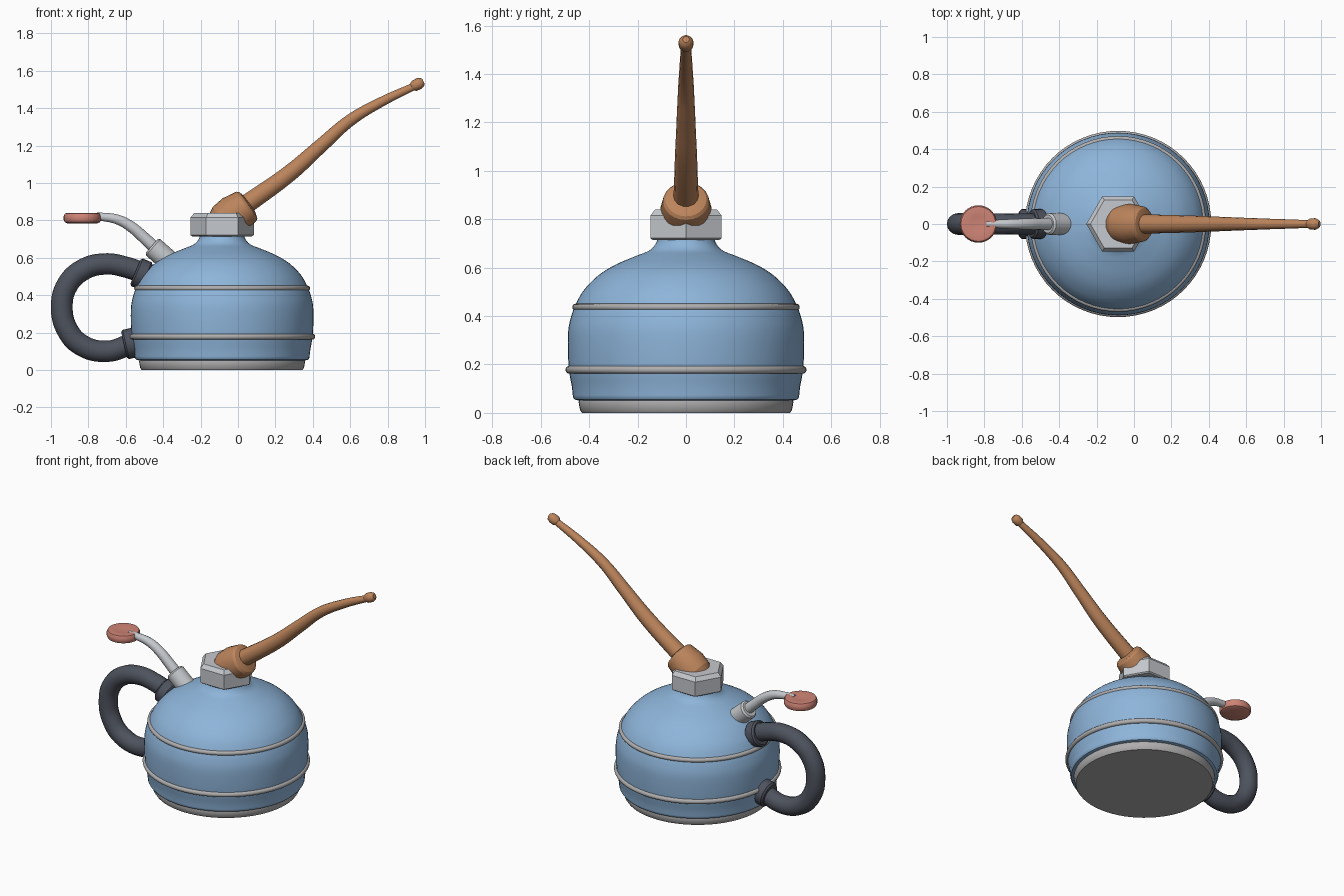
import bpy, bmesh, math
from mathutils import Vector

cube = bpy.data.objects.get("Cube")
if cube:
    bpy.data.objects.remove(cube, do_unlink=True)


def material(name, rgb):
    m = bpy.data.materials.new(name)
    m.use_nodes = True
    m.diffuse_color = (*rgb, 1)
    m.node_tree.nodes["Principled BSDF"].inputs["Base Color"].default_value = (*rgb, 1)
    return m


BLUE = material("blue paint", (0.27, 0.46, 0.70))
STEEL = material("light steel", (0.56, 0.58, 0.61))
TRIM = material("grey trim", (0.43, 0.42, 0.42))
COPPER = material("copper", (0.50, 0.23, 0.105))
DARK = material("dark rubber", (0.075, 0.085, 0.11))
RED = material("coral red", (0.62, 0.23, 0.18))

CX = -0.085  # vertical axis of the can


def add(name, mesh, mat, angle=35):
    ob = bpy.data.objects.new(name, mesh)
    bpy.context.collection.objects.link(ob)
    mesh.materials.clear()
    mesh.materials.append(mat)
    bpy.ops.object.select_all(action="DESELECT")
    ob.select_set(True)
    bpy.context.view_layer.objects.active = ob
    bpy.ops.object.shade_smooth_by_angle(angle=math.radians(angle))
    return ob


def lathe(name, profile, mat, origin=(CX, 0, 0), axis=(0, 0, 1), steps=64, angle=35):
    """Spin (radius, height) points around an axis, closing both ends."""
    profile = [(0, profile[0][1])] + profile + [(0, profile[-1][1])]
    bm = bmesh.new()
    vs = [bm.verts.new((r, 0, h)) for r, h in profile]
    edges = [bm.edges.new(p) for p in zip(vs, vs[1:])]
    bmesh.ops.spin(bm, geom=vs + edges, cent=(0, 0, 0), axis=(0, 0, 1),
                   angle=math.tau, steps=steps)
    bmesh.ops.remove_doubles(bm, verts=bm.verts, dist=0.0002)
    bmesh.ops.recalc_face_normals(bm, faces=bm.faces)
    turn = Vector((0, 0, 1)).rotation_difference(Vector(axis))
    bmesh.ops.rotate(bm, verts=bm.verts, cent=(0, 0, 0), matrix=turn.to_matrix())
    bmesh.ops.translate(bm, verts=bm.verts, vec=origin)
    me = bpy.data.meshes.new(name)
    bm.to_mesh(me)
    bm.free()
    return add(name, me, mat, angle)


def tube(name, points, mat, sides=5):
    """Sweep a round section along (x, z, radius) points in the centre plane."""
    cu = bpy.data.curves.new(name + "_path", "CURVE")
    cu.dimensions = "3D"
    cu.bevel_depth = 1
    cu.bevel_resolution = sides
    cu.use_fill_caps = True
    cu.resolution_u = 8
    sp = cu.splines.new("BEZIER")
    sp.bezier_points.add(len(points) - 1)
    for bp, (x, z, r) in zip(sp.bezier_points, points):
        bp.co = (x, 0, z)
        bp.radius = r
        bp.handle_left_type = bp.handle_right_type = "AUTO"
    tmp = bpy.data.objects.new(name + "_path", cu)
    bpy.context.collection.objects.link(tmp)
    bpy.context.view_layer.update()
    me = bpy.data.meshes.new_from_object(
        tmp.evaluated_get(bpy.context.evaluated_depsgraph_get()))
    bpy.data.objects.remove(tmp, do_unlink=True)
    bpy.data.curves.remove(cu)
    me.name = name
    return add(name, me, mat, 50)


def rounded(points, n=4):
    """Catmull-Rom smoothing of a profile."""
    p = [Vector(q) for q in [points[0]] + points + [points[-1]]]
    out = []
    for a, b, c, d in zip(p, p[1:], p[2:], p[3:]):
        for i in range(n):
            t = i / n
            out.append(tuple(0.5 * (2 * b + (c - a) * t + (2 * a - 5 * b + 4 * c - d) * t ** 2
                                    + (3 * b - a - 3 * c + d) * t ** 3)))
    return out + [points[-1]]


# Can body and base
lathe("body", [(0.44, 0.05), (0.46, 0.055)] + rounded([
    (0.467, 0.065), (0.472, 0.11), (0.485, 0.19), (0.488, 0.32), (0.477, 0.39),
    (0.455, 0.45), (0.42, 0.51), (0.36, 0.57), (0.29, 0.613), (0.21, 0.647),
    (0.15, 0.672), (0.122, 0.705), (0.118, 0.735)]), BLUE)
lathe("base", [(0.43, 0), (0.438, 0.012), (0.444, 0.045), (0.44, 0.055)], TRIM)

# Raised bands around the body
for name, radius, height, thick in (("lower_band", 0.482, 0.178, 0.016),
                                    ("upper_band", 0.456, 0.437, 0.014)):
    ring = [(radius + thick * math.cos(a), height + thick * math.sin(a))
            for a in (math.pi * (i / 8 - 0.5) for i in range(9))]
    lathe(name, ring, TRIM, angle=50)

# Hexagonal neck nut
lathe("neck_nut", [(0.16, 0.715), (0.17, 0.722), (0.17, 0.815), (0.148, 0.84)],
      STEEL, steps=6, angle=10)

# Spout collar, spout and tip
lathe("spout_collar", [(0.07, -0.205), (0.1, -0.15), (0.108, -0.08), (0.095, 0),
                       (0.085, 0.012), (0.05, 0.022)],
      COPPER, origin=(0.045, 0, 0.875), axis=(0.82, 0, 0.57), steps=24, angle=20)
tube("spout", [(0.03, 0.875, 0.052), (0.28, 1.055, 0.046), (0.45, 1.205, 0.039),
               (0.6, 1.335, 0.033), (0.76, 1.43, 0.027), (0.96, 1.525, 0.02)], COPPER)
lathe("spout_tip", [(0.02, -0.04), (0.03, -0.025), (0.031, 0.005), (0.024, 0.022),
                    (0.014, 0.03)],
      COPPER, origin=(0.965, 0, 1.53), axis=(0.9, 0, 0.43), steps=16)

# Handle with end sleeves
tube("handle", [(-0.5, 0.515, 0.056), (-0.6, 0.55, 0.056), (-0.71, 0.567, 0.057),
                (-0.83, 0.535, 0.058), (-0.915, 0.45, 0.058), (-0.942, 0.335, 0.058),
                (-0.915, 0.22, 0.058), (-0.84, 0.135, 0.058), (-0.7, 0.1, 0.057),
                (-0.56, 0.145, 0.056)], DARK, 6)
sleeve = [(0.07, -0.035), (0.08, -0.025), (0.08, 0.025), (0.07, 0.035)]
lathe("upper_sleeve", sleeve, DARK, (-0.516, 0, 0.512), (0.92, 0, -0.39), 24)
lathe("lower_sleeve", sleeve, DARK, (-0.575, 0, 0.142), (0.97, 0, 0.22), 24)

# Pump lever, its socket and thumb button
lathe("lever_socket", [(0.058, -0.08), (0.058, 0.088), (0.048, 0.098)], STEEL,
      (-0.388, 0, 0.598), (-0.75, 0, 0.66), 32)
tube("lever", [(-0.43, 0.64, 0.034), (-0.5, 0.705, 0.032), (-0.57, 0.765, 0.03),
               (-0.64, 0.803, 0.027), (-0.72, 0.818, 0.023), (-0.79, 0.822, 0.018)], STEEL)
lathe("thumb_button", [(0.075, 0.782), (0.094, 0.79), (0.1, 0.803), (0.1, 0.822),
                       (0.093, 0.837), (0.08, 0.84), (0.04, 0.832)],
      RED, (-0.832, 0, 0), steps=32, angle=30)
